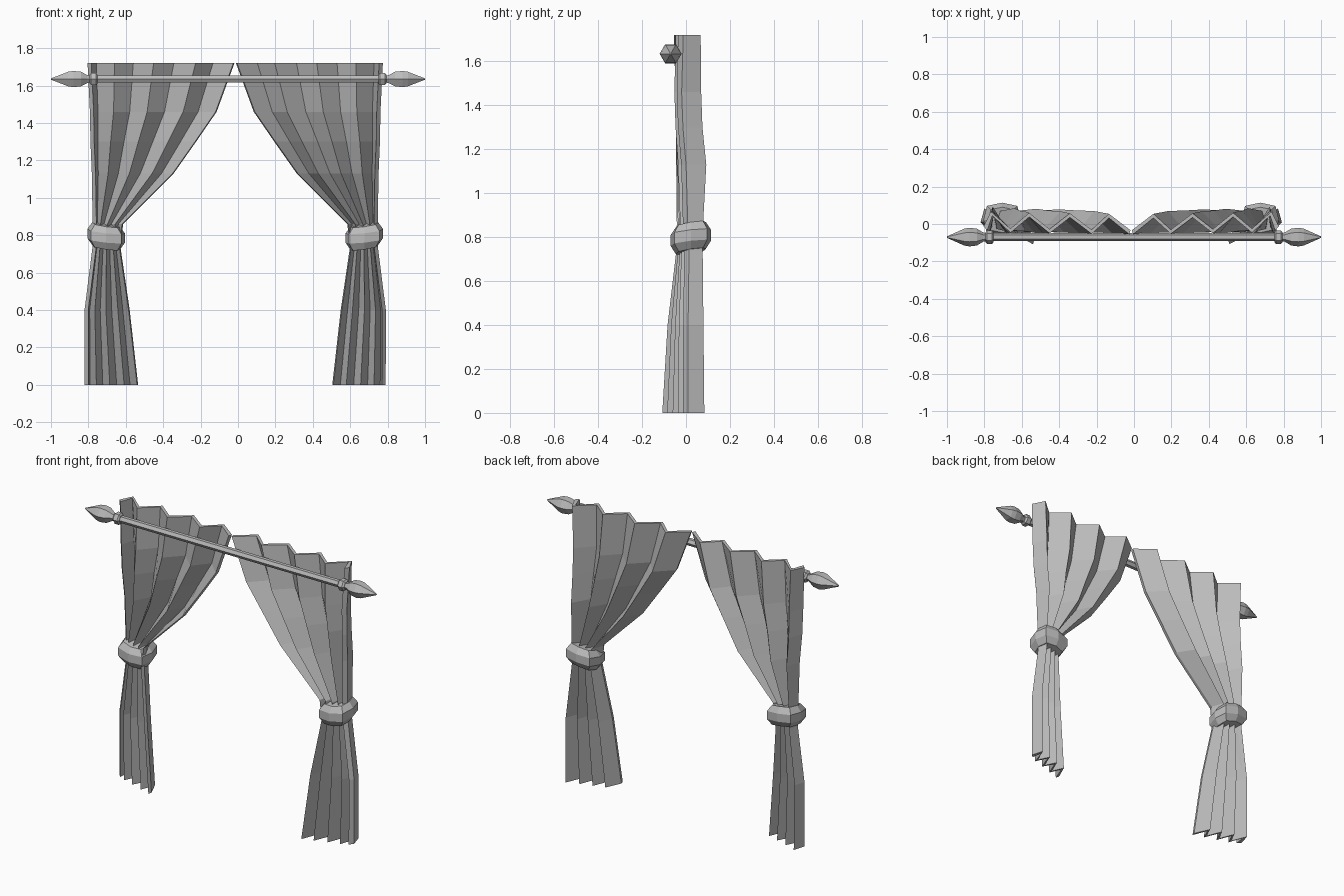
import bpy, bmesh, math

cube = bpy.data.objects.get("Cube")
if cube:
    bpy.data.objects.remove(cube)

grey = bpy.data.materials.new("plain_grey")
grey.use_nodes = True
grey.diffuse_color = (0.5, 0.5, 0.5, 1)
grey.node_tree.nodes["Principled BSDF"].inputs["Base Color"].default_value = (0.5, 0.5, 0.5, 1)


def finish(name, bm):
    bmesh.ops.recalc_face_normals(bm, faces=bm.faces)
    mesh = bpy.data.meshes.new(name)
    bm.to_mesh(mesh)
    bm.free()
    mesh.materials.append(grey)
    obj = bpy.data.objects.new(name, mesh)
    bpy.context.collection.objects.link(obj)


def loft(name, rings):
    """Skin closed loops of points and cap both ends."""
    bm = bmesh.new()
    loops = [[bm.verts.new(p) for p in ring] for ring in rings]
    n = len(loops[0])
    for a, b in zip(loops, loops[1:]):
        for i in range(n):
            j = (i + 1) % n
            bm.faces.new((a[i], a[j], b[j], b[i]))
    bm.faces.new(loops[0])
    bm.faces.new(loops[-1])
    finish(name, bm)


def circle(n):
    return [(math.cos(math.tau * i / n), math.sin(math.tau * i / n)) for i in range(n)]


def squarish(v):
    return math.copysign(abs(v) ** .6, v) if abs(v) > .001 else 0


# Pleats: position across the cloth, front (-) or back (+) fold, and
# sideways offset of the back of the cloth
PLEATS = [(0, -1, -.006), (.14, 1, 0), (.26, -1, 0), (.41, 1, 0), (.55, -1, 0),
          (.69, 1, 0), (.82, -1, 0), (.945, 1.1, .008), (.98, -.75, .02)]
# Cloth levels: z, inner x, outer x, inner y, outer y, fold depth
LEVELS = [(0, .525, .79, -.066, .02, .042),
          (.4, .57, .79, -.045, .018, .039),
          (.74, .62, .745, -.01, .018, .034),
          (.86, .605, .745, -.004, .015, .038),
          (1.13, .335, .755, .005, .016, .05),
          (1.3, .215, .765, .003, 0, .048),
          (1.46, .105, .77, 0, -.006, .048),
          (1.72, .01, .785, -.012, -.002, .043)]
MIDDLE = -.015


def curtain(name, side):
    rings = []
    for z, x0, x1, y0, y1, depth in LEVELS:
        front, back = [], []
        for u, fold, shift in PLEATS:
            x, y = x0 + (x1 - x0) * u, y0 + (y1 - y0) * u + depth * fold
            front.append((MIDDLE + side * x, y, z))
            back.append((MIDDLE + side * (x + shift), y + .022, z))
        rings.append(front + back[::-1])
    loft(name, rings)


def tieback(name, side):
    rings = []
    for size, dz in ((.74, -.062), (1, -.025), (1, .025), (.74, .06)):
        rings.append([(MIDDLE + side * (.69 + .1 * size * squarish(c)),
                       .022 + .092 * size * squarish(s),
                       .797 + dz + .012 * c + .012 * s) for c, s in circle(8)])
    loft(name, rings)


def turned(name, profile, side=1):
    """Six-sided turned part along x at the rod height."""
    loft(name, [[(side * x, -.07 + r * c, 1.635 + r * s) for c, s in circle(6)]
                for x, r in profile])


for label, side in (("right", -1), ("left", 1)):
    curtain(label + "_curtain", side)
    tieback(label + "_tieback", side)
    turned(label + "_collar", [(.75, .026), (.758, .036), (.785, .036), (.795, .026)], side)
    turned(label + "_finial", [(.78, .02), (.805, .024), (.84, .045), (.88, .05),
                               (.908, .045), (1, .004)], side)

turned("curtain_rod", [(-.79, .022), (.79, .022)])
